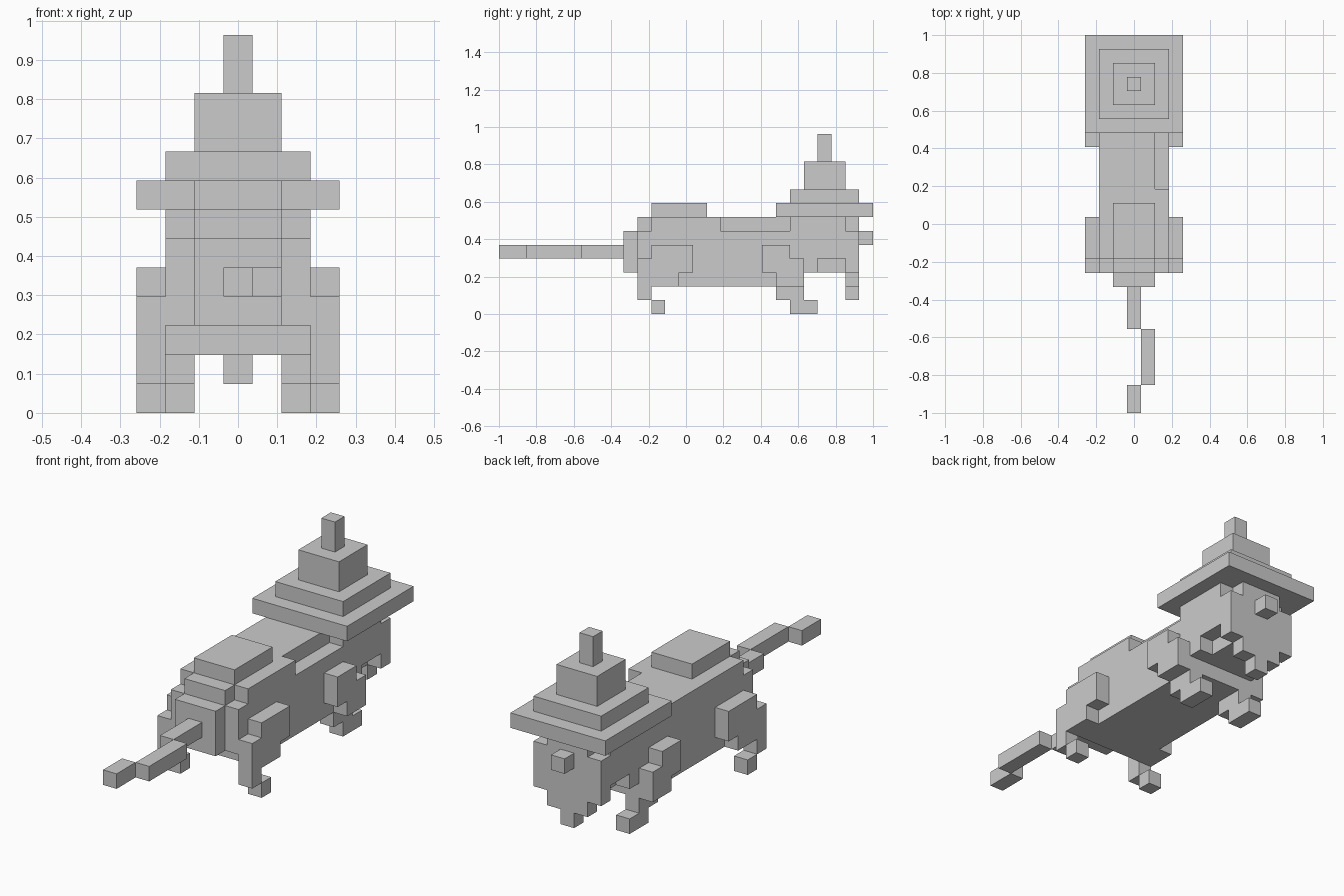
import bpy, bmesh, math
from itertools import product

if "Cube" in bpy.data.objects:
    bpy.data.objects.remove(bpy.data.objects["Cube"])

U = 2 / 27          # one block; the model is 7 x 27 x 13 blocks
WIDTH = 7


def cells(box):
    x0, x1, y0, y1, z0, z1 = box
    return set(product(range(x0, x1), range(y0, y1), range(z0, z1)))


def fill(add, cut=()):
    out = set()
    for b in add:
        out |= cells(b)
    for b in cut:
        out -= cells(b)
    return out


def mirror(part):
    return {(WIDTH - 1 - x, y, z) for x, y, z in part}


# Boxes are (x0, x1, y0, y1, z0, z1) in blocks
head_notch = fill([(5, 6, 25, 26, 6, 7), (5, 6, 23, 25, 3, 4)])
hind_leg = fill([(6, 7, 11, 14, 3, 5), (6, 7, 10, 11, 1, 4), (6, 7, 11, 13, 2, 3)])
hind_foot = fill([(6, 7, 11, 12, 0, 1)])
front_leg = fill([(6, 7, 19, 21, 3, 5), (6, 7, 20, 22, 2, 4), (5, 6, 20, 22, 1, 2)])
front_foot = fill([(5, 6, 21, 23, 0, 1)])

parts = {
    # torso with a dip behind the brim on one side
    "body": fill([(1, 6, 11, 22, 2, 7)], [(5, 6, 16, 22, 6, 7)]) - head_notch,
    "back_hump": fill([(2, 5, 11, 15, 7, 8)]),
    "rump": fill([(1, 6, 10, 11, 3, 6), (2, 5, 10, 11, 6, 7), (2, 5, 9, 10, 3, 6)]),
    "tail": fill([(3, 4, 6, 9, 4, 5), (4, 5, 2, 6, 4, 5), (3, 4, 0, 2, 4, 5)]),
    "head": fill([(1, 6, 21, 26, 3, 7)]) - head_notch - mirror(head_notch),
    "nose": fill([(3, 4, 26, 27, 5, 6)]),
    "beard": fill([(2, 5, 25, 26, 2, 3), (3, 4, 25, 26, 1, 2)]),
    "hat_brim": fill([(0, 7, 20, 27, 7, 8)]),
    "hat_crown": fill([(1, 6, 21, 26, 8, 9), (2, 5, 22, 25, 9, 11)]),
    "hat_tip": fill([(3, 4, 23, 24, 11, 13)]),
}
# the body owns its cells up to the head
parts["body"] -= cells((1, 6, 21, 22, 3, 7))

# limbs on both sides
for name, limb in (("hind_leg", hind_leg), ("hind_foot", hind_foot),
                   ("front_leg", front_leg), ("front_foot", front_foot)):
    parts[name + "_right"] = limb
    parts[name + "_left"] = mirror(limb)

solid = set().union(*parts.values())


def build(name, part):
    """Skin a set of blocks, leaving out walls hidden inside the model."""
    bm = bmesh.new()
    for c in part:
        for axis, side in product(range(3), (0, 1)):
            n = list(c)
            n[axis] += 2 * side - 1
            if tuple(n) in solid:
                continue
            a, b = (axis + 1) % 3, (axis + 2) % 3
            loop = [(0, 0), (1, 0), (1, 1), (0, 1)]
            if not side:
                loop.reverse()
            verts = []
            for da, db in loop:
                p = list(c)
                p[axis] += side
                p[a] += da
                p[b] += db
                verts.append(bm.verts.new(((p[0] - WIDTH / 2) * U, p[1] * U - 1, p[2] * U)))
            bm.faces.new(verts)
    bmesh.ops.remove_doubles(bm, verts=bm.verts, dist=1e-4)
    # merge flat areas into large faces
    bmesh.ops.dissolve_limit(bm, angle_limit=math.radians(1), verts=bm.verts, edges=bm.edges)
    mesh = bpy.data.meshes.new(name)
    bm.to_mesh(mesh)
    bm.free()
    bpy.context.collection.objects.link(bpy.data.objects.new(name, mesh))


for name, part in parts.items():
    build(name, part)
